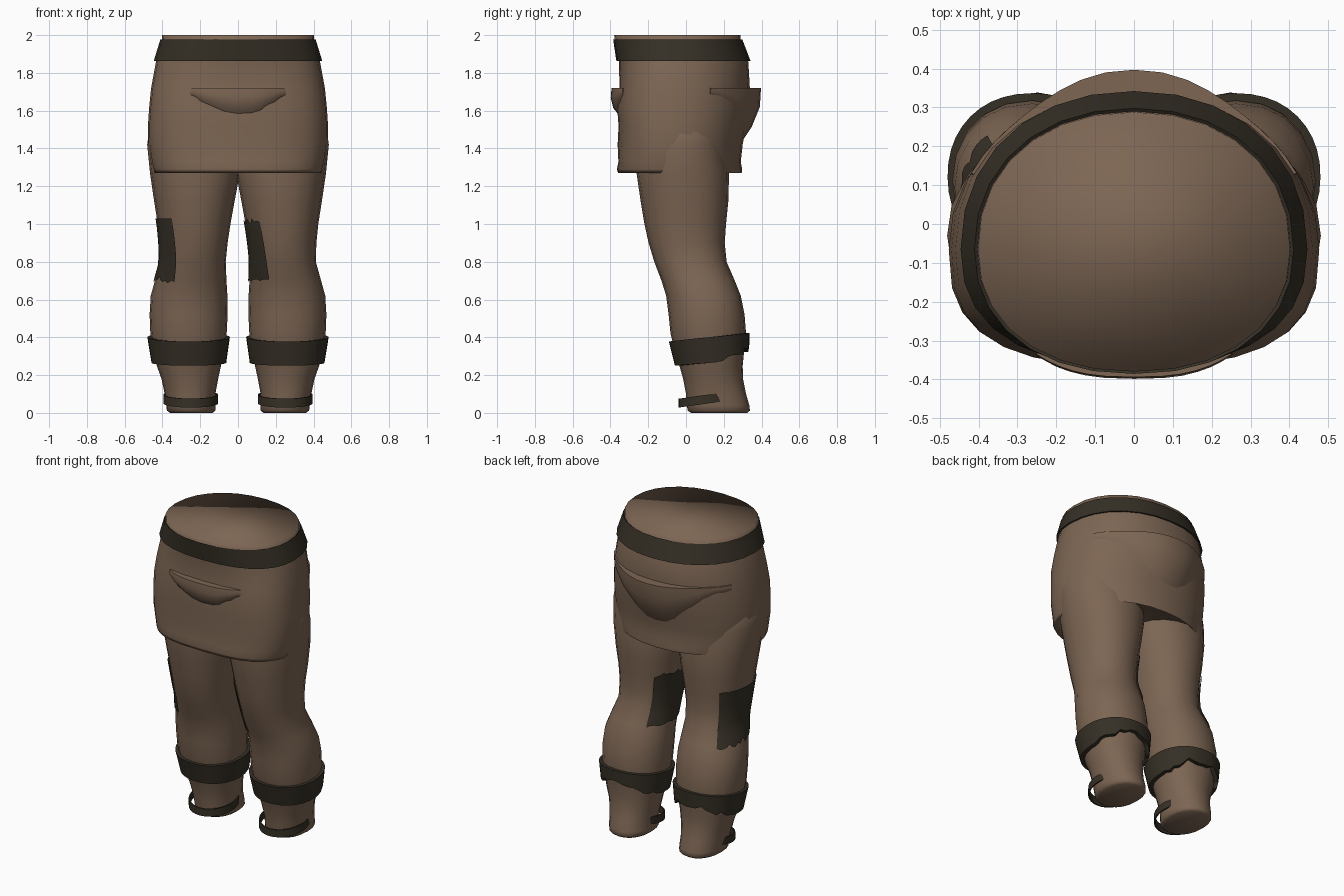
import bpy, bmesh, math, random
from math import sin, cos, pi

if "Cube" in bpy.data.objects:
    bpy.data.objects.remove(bpy.data.objects["Cube"])

random.seed(4)


def material(name, rgb):
    m = bpy.data.materials.new(name)
    m.diffuse_color = (*rgb, 1)
    m.use_nodes = True
    m.node_tree.nodes["Principled BSDF"].inputs["Base Color"].default_value = m.diffuse_color
    return m


CLOTH = material("brown cloth", (0.205, 0.133, 0.088))
STRAP = material("dark leather", (0.036, 0.029, 0.019))

# cross sections: z, x min, x max, y front, y back
TORSO = [(1.27, -.445, .445, -.36, .295), (1.29, -.452, .452, -.366, .297),
         (1.33, -.462, .462, -.358, .290), (1.42, -.475, .475, -.362, .300),
         (1.52, -.477, .477, -.357, .320), (1.62, -.470, .470, -.365, .335),
         (1.72, -.460, .460, -.352, .338), (1.86, -.434, .434, -.355, .330),
         (1.95, -.404, .404, -.375, .292), (2.0, -.402, .402, -.380, .288)]
LEG = [(0, .12, .375, .01, .34), (.04, .12, .38, .005, .335), (.1, .12, .388, 0, .318),
       (.18, .105, .405, -.015, .302), (.25, .09, .43, -.035, .300), (.33, .07, .45, -.06, .308),
       (.42, .06, .464, -.082, .318), (.52, .055, .468, -.092, .310), (.62, .056, .462, -.105, .29),
       (.7, .061, .44, -.13, .258), (.8, .065, .412, -.168, .215), (.9, .055, .415, -.198, .205),
       (1.0, .04, .425, -.22, .212), (1.12, .018, .444, -.24, .224),
       (1.27, -.01, .466, -.262, .228), (1.42, -.01, .481, -.26, .20), (1.6, -.01, .455, -.25, .18)]


def surf(table, a, z, off=0.0, side=1):
    """Point on a lofted rounded section at angle a and height z, pushed out by off."""
    lo, hi = table[0], table[-1]
    for p, q in zip(table, table[1:]):
        if p[0] <= z <= q[0]:
            lo, hi = p, q
            break
    t = min(1, max(0, (z - lo[0]) / (hi[0] - lo[0])))
    x0, x1, y0, y1 = [u + (v - u) * t for u, v in zip(lo[1:], hi[1:])]
    c, s = cos(a), sin(a)
    yc, power = (y0 + y1) / 2, 2.15
    if table is TORSO:  # hips are widest toward the front and squarer there
        yc = -.065
        if s < 0:
            power = 2.2 + .6 * min(1, max(0, (1.95 - z) / .3))
    k = lambda v: math.copysign(abs(v) ** (2 / power), v)
    x = (x0 + x1) / 2 * side + ((x1 - x0) / 2 + off) * k(c)
    y = yc + ((y1 - yc if s > 0 else yc - y0) + off) * k(s)
    return (x, y, z)


def loft(name, rings, mat, closed=True, caps=True, wrap=False, angle=50):
    """Skin a list of equal-length point rows."""
    bm = bmesh.new()
    rows = [[bm.verts.new(p) for p in r] for r in rings]
    n = len(rows[0])
    pairs = list(zip(rows, rows[1:])) + ([(rows[-1], rows[0])] if wrap else [])
    for r, s in pairs:
        for i in range(n if closed else n - 1):
            j = (i + 1) % n
            bm.faces.new((r[i], r[j], s[j], s[i]))
    if caps and closed:
        bm.faces.new(rows[0])
        bm.faces.new(rows[-1])
    if caps and wrap and not closed:
        bm.faces.new([r[0] for r in rows])
        bm.faces.new([r[-1] for r in rows])
    bmesh.ops.recalc_face_normals(bm, faces=bm.faces)
    me = bpy.data.meshes.new(name)
    bm.to_mesh(me)
    bm.free()
    me.materials.append(mat)
    ob = bpy.data.objects.new(name, me)
    bpy.context.collection.objects.link(ob)
    bpy.ops.object.select_all(action='DESELECT')
    bpy.context.view_layer.objects.active = ob
    ob.select_set(True)
    bpy.ops.object.shade_smooth_by_angle(angle=math.radians(angle))
    return ob


def circle(n):
    return [2 * pi * i / n for i in range(n)]


def arc(a0, a1, n):
    return [math.radians(a0 + (a1 - a0) * i / n) for i in range(n + 1)]


# hips with a rolled hem, hollowed underneath
A = circle(28)
under = [[(x * .93, y * .9, z + .035) for x, y, z in (surf(TORSO, a, 1.27) for a in A)]]
loft("hips", under + [[surf(TORSO, a, s[0]) for a in A] for s in TORSO], CLOTH, angle=120)

# flared belt
belt = [(1.965, -.01), (1.978, .008), (1.862, .013), (1.868, -.015)]
loft("belt", [[surf(TORSO, a, z, o) for a in A] for z, o in belt], STRAP,
     caps=False, wrap=True, angle=35)


def pouch(name, angles, depth, drop, dpow, hpow, top=1.72):
    """Sagging pocket fold: flat top, outward lip, drooping ragged base."""
    rows = [[], [], [], [], []]
    n = len(angles) - 1
    for i, a in enumerate(angles):
        w = sin(pi * i / n)
        d = .006 + depth * w ** dpow
        h = .05 + drop * w ** hpow + random.uniform(-.01, .01)
        for row, (f, o) in zip(rows, [(0, -.04), (0, d), (.35, d * .95), (.72, d * .5), (1, -.008)]):
            row.append(surf(TORSO, a, top - h * f, o))
    loft(name, rows, CLOTH, closed=False, wrap=True, angle=45)


pouch("front_pocket", arc(244, 296, 12), .036, .088, 1.0, 1.6)
pouch("back_pocket", arc(27, 153, 18), .053, .23, 4.5, 3.2)

B = circle(20)
for side, tag in ((1, "left"), (-1, "right")):
    # trouser leg with a softly shaded sole
    sole = [[(x + (side * .2475 - x) * .12, y + (.175 - y) * .1, 0)
             for x, y, z in (surf(LEG, a, 0, 0, side) for a in B)]]
    body = [[surf(LEG, a, max(s[0], .012), 0, side) for a in B] for s in LEG]
    loft(tag + "_leg", sole + body, CLOTH, angle=120)

    # calf band, tilted up and ragged at the back
    rows = [[], [], [], []]
    for a in circle(40):
        t = (sin(a) + 1) / 2
        rag = random.uniform(-.02, .015) if sin(a) > .35 else 0
        zt = .378 + .045 * t
        zb = .250 + .03 * t + .065 * max(0, sin(a)) ** 2 + rag
        for row, (z, o) in zip(rows, [(zt, -.01), (zt, .019), (zb, .024), (zb, -.01)]):
            row.append(surf(LEG, a, z, o, side))
    loft(tag + "_calf_band", rows, STRAP, caps=False, wrap=True, angle=35)

    # loose ankle strap standing off the front of the foot
    rows = [[], [], [], []]
    for a in arc(146, 394, 22):
        for row, (top, o) in zip(rows, [(1, -.008), (1, 0), (0, 0), (0, -.008)]):
            x = side * .25 + (.145 + o) * cos(a)
            y = .115 + (.155 + o) * sin(a)
            row.append((x, y, .028 + .14 * (y + .04) + .047 * top))
    loft(tag + "_ankle_strap", rows, STRAP, closed=False, wrap=True, angle=35)

    # thin thigh patch with a torn edge and slanted front, on the same flank of both legs
    rows = [[] for _ in range(9)]
    for u in range(21):
        z0 = .70 + random.uniform(-.015, .02) * (1 if side < 0 else .4)
        z1 = 1.03 + (random.uniform(-.03, 0) if side > 0 else 0)
        for i, row in enumerate(rows):
            a = math.radians(128 + (118 - 10 * i / 8) * u / 20)
            row.append(surf(LEG, a, z0 + (z1 - z0) * i / 8, .007, side))
    loft(tag + "_thigh_patch", rows, STRAP, closed=False)
